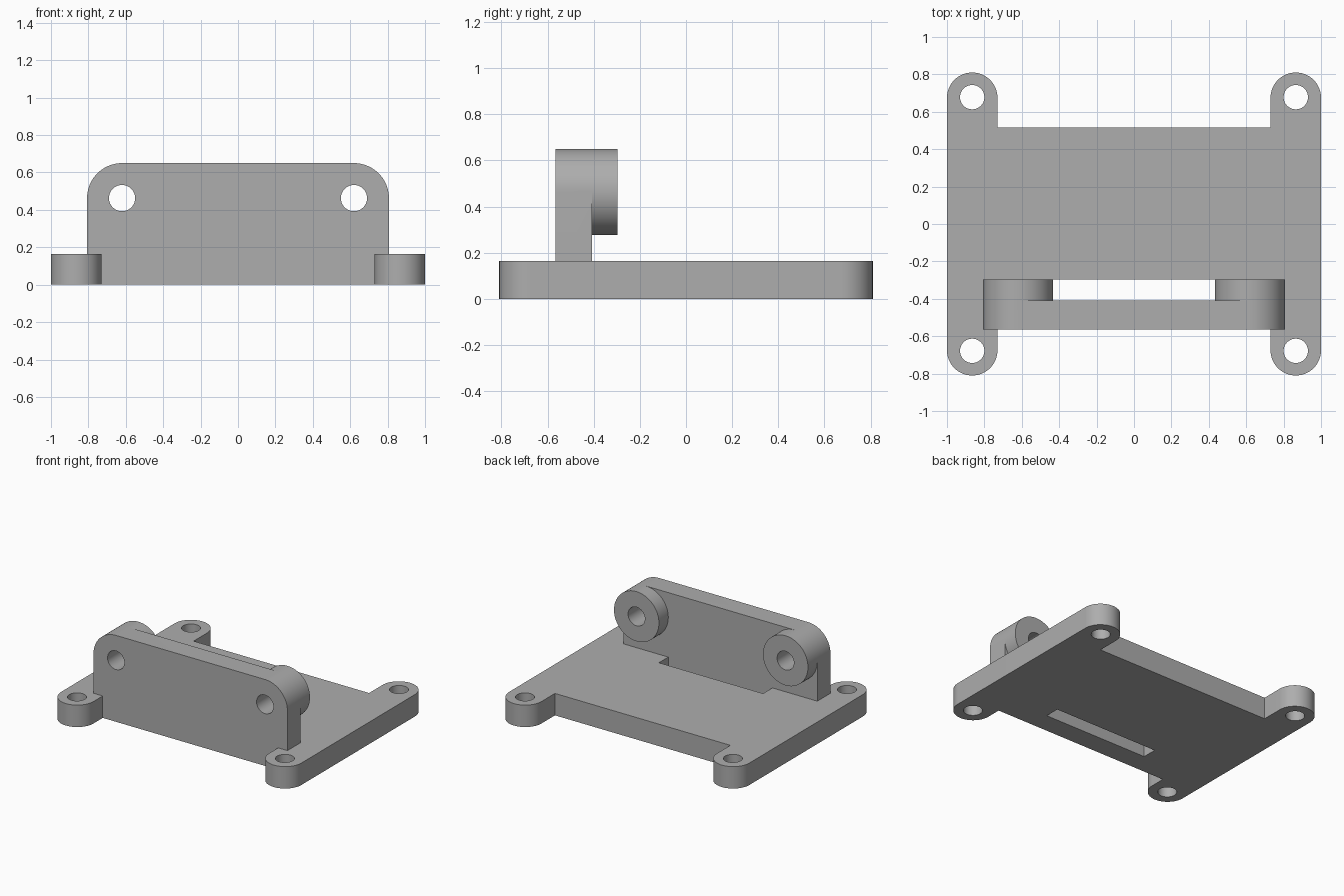
import bpy, bmesh
from math import sin, cos, radians

old = bpy.data.objects.get("Cube")
if old:
    bpy.data.objects.remove(old, do_unlink=True)

THICK = 0.165
LUG_X, LUG_Y, LUG_R = 0.865, 0.675, 0.135
EAR_X, EAR_Z, EAR_R = 0.62, 0.463, 0.187
WALL_FRONT, WALL_BACK, BOSS_BACK = -0.565, -0.408, -0.297

grey = bpy.data.materials.new("plain grey")
grey.use_nodes = True
colour = (0.42, 0.42, 0.42, 1)
grey.diffuse_color = colour
grey.node_tree.nodes["Principled BSDF"].inputs["Base Color"].default_value = colour


def arc(cx, cy, r, start, end, step=5):
    """Points along an arc, angles in degrees."""
    sign = 1 if end > start else -1
    return [(cx + r * cos(radians(a)), cy + r * sin(radians(a)))
            for a in range(start, end + sign, sign * step)]


def circle(cx, cy, r):
    return arc(cx, cy, r, 0, 355)


def prism(name, outline, low, high, upright=False):
    """Extrude an outline along z, or along y when upright."""
    def place(p, d):
        return (p[0], d, p[1]) if upright else (p[0], p[1], d)
    bm = bmesh.new()
    ends = [[bm.verts.new(place(p, d)) for p in outline] for d in (low, high)]
    for ring in ends:
        bm.faces.new(ring)
    n = len(outline)
    for i in range(n):
        j = (i + 1) % n
        bm.faces.new((ends[0][i], ends[0][j], ends[1][j], ends[1][i]))
    bmesh.ops.recalc_face_normals(bm, faces=bm.faces)
    mesh = bpy.data.meshes.new(name)
    bm.to_mesh(mesh)
    bm.free()
    mesh.materials.append(grey)
    obj = bpy.data.objects.new(name, mesh)
    bpy.context.collection.objects.link(obj)
    return obj


def combine(target, other, operation):
    """Apply a boolean and discard the helper."""
    mod = target.modifiers.new(operation, 'BOOLEAN')
    mod.object, mod.operation, mod.solver = other, operation, 'EXACT'
    bpy.context.view_layer.update()
    graph = bpy.context.evaluated_depsgraph_get()
    mesh = bpy.data.meshes.new_from_object(target.evaluated_get(graph))
    target.modifiers.clear()
    target.data = mesh
    bpy.data.objects.remove(other, do_unlink=True)


# Base plate with four rounded lugs
inner = LUG_X - LUG_R
outline = [(inner, WALL_FRONT)]
outline += arc(LUG_X, -LUG_Y, LUG_R, 180, 360)
outline += arc(LUG_X, LUG_Y, LUG_R, 0, 180)
outline += [(inner, 0.515), (-inner, 0.515)]
outline += arc(-LUG_X, LUG_Y, LUG_R, 0, 180)
outline += arc(-LUG_X, -LUG_Y, LUG_R, 180, 360)
outline += [(-inner, WALL_FRONT)]
bracket = prism("mounting_bracket", outline, 0, THICK)

# Upright wall with rounded top corners
profile = [(-EAR_X - EAR_R, 0), (EAR_X + EAR_R, 0)]
profile += arc(EAR_X, EAR_Z, EAR_R, 0, 90)
profile += arc(-EAR_X, EAR_Z, EAR_R, 90, 180)
combine(bracket, prism("wall", profile, WALL_FRONT, WALL_BACK, True), 'UNION')

# Slot behind the wall
half = EAR_X - EAR_R
slot = [(-half, WALL_BACK), (half, WALL_BACK), (half, BOSS_BACK), (-half, BOSS_BACK)]
combine(bracket, prism("slot_cutter", slot, -0.1, THICK + 0.05), 'DIFFERENCE')

# Round bosses on the wall, with bores through them, and lug holes
for side in (-1, 1):
    boss = prism("boss", circle(side * EAR_X, EAR_Z, EAR_R), WALL_BACK, BOSS_BACK, True)
    combine(bracket, boss, 'UNION')
    bore = prism("bore_cutter", circle(side * EAR_X, EAR_Z, 0.07), -0.7, -0.2, True)
    combine(bracket, bore, 'DIFFERENCE')
    for end in (-1, 1):
        hole = prism("hole_cutter", circle(side * LUG_X, end * (LUG_Y + 0.003), 0.065), -0.1, 0.3)
        combine(bracket, hole, 'DIFFERENCE')

# Smooth rounded surfaces, keep sharp edges
bpy.ops.object.select_all(action='DESELECT')
bracket.select_set(True)
bpy.context.view_layer.objects.active = bracket
bpy.ops.object.shade_smooth_by_angle(angle=radians(30))
